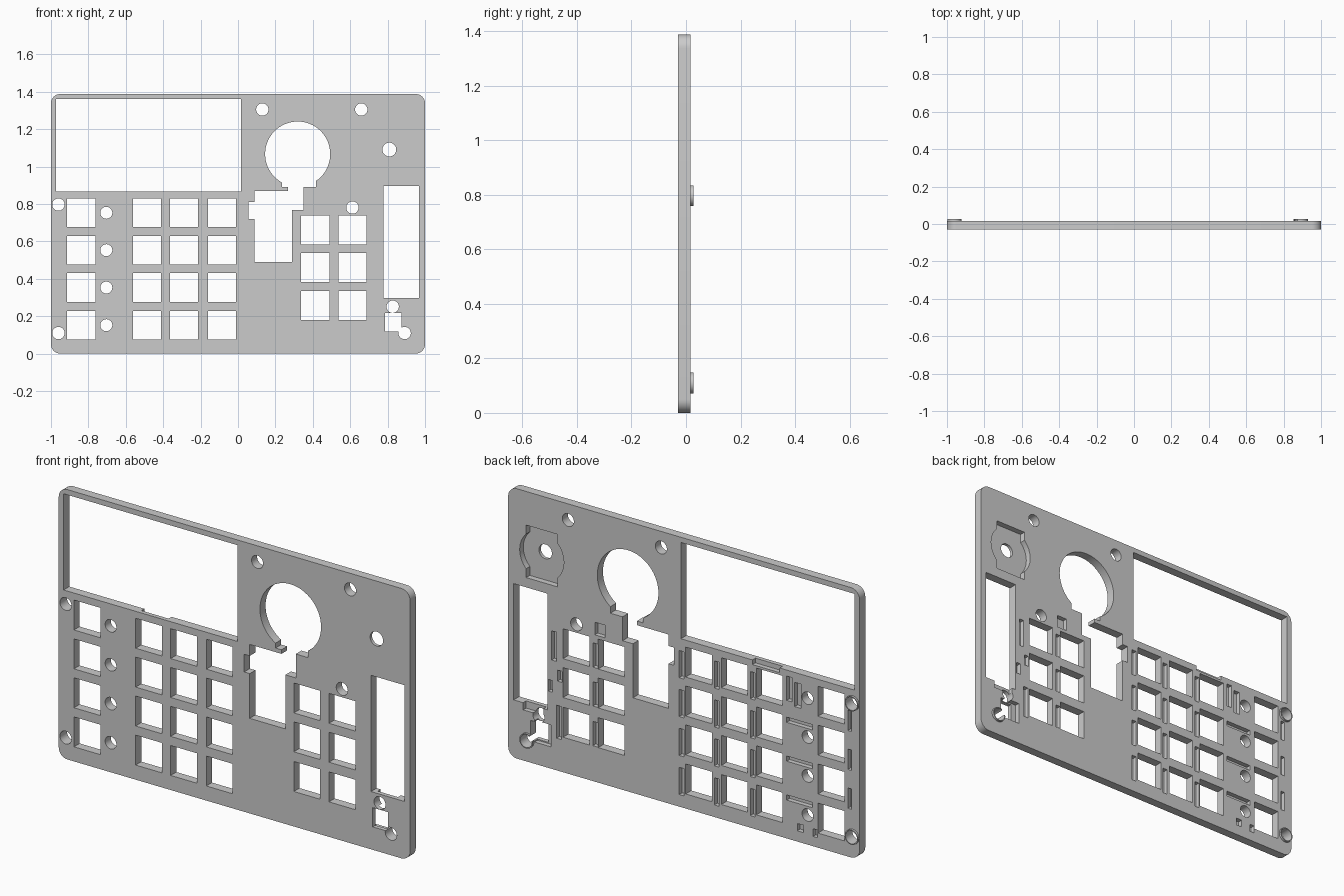
import bpy, bmesh, math

if "Cube" in bpy.data.objects:
    bpy.data.objects.remove(bpy.data.objects["Cube"])

FRONT, BACK, RIM = -0.029, 0.017, 0.028   # plate front, plate back, boss top
HEIGHT = 1.388


def prism(bm, pts, y0, y1):
    """Closed prism from an (x, z) outline, extruded along y."""
    a = [bm.verts.new((x, y0, z)) for x, z in pts]
    b = [bm.verts.new((x, y1, z)) for x, z in pts]
    n = len(pts)
    bm.faces.new(a)
    bm.faces.new(b[::-1])
    for i in range(n):
        j = (i + 1) % n
        bm.faces.new((a[j], a[i], b[i], b[j]))


def box(bm, x0, x1, z0, z1, y0=-0.1, y1=0.1):
    prism(bm, [(x0, z0), (x1, z0), (x1, z1), (x0, z1)], y0, y1)


def arc(cx, cz, r, a0, a1, n):
    return [(cx + r * math.cos(math.radians(a0 + (a1 - a0) * i / n)),
             cz + r * math.sin(math.radians(a0 + (a1 - a0) * i / n))) for i in range(n + 1)]


def disc(bm, x, z, r, y0=-0.1, y1=0.1, n=32):
    prism(bm, arc(x, z, r, 0, 360, n)[:-1], y0, y1)


def finish(bm, name):
    bmesh.ops.recalc_face_normals(bm, faces=bm.faces)
    me = bpy.data.meshes.new(name)
    bm.to_mesh(me)
    bm.free()
    ob = bpy.data.objects.new(name, me)
    bpy.context.collection.objects.link(ob)
    return ob


def combine(target, other, op):
    m = target.modifiers.new(op, 'BOOLEAN')
    m.operation, m.solver, m.use_self, m.object = op, 'EXACT', True, other
    bpy.context.view_layer.objects.active = target
    bpy.ops.object.modifier_apply(modifier=m.name)
    bpy.data.objects.remove(other)


# Plate with rounded corners
bm = bmesh.new()
r = 0.05
outline = []
for cx, cz, a in ((1 - r, HEIGHT - r, 0), (-1 + r, HEIGHT - r, 90), (-1 + r, r, 180), (1 - r, r, 270)):
    outline += arc(cx, cz, r, a, a + 90, 8)
prism(bm, outline, FRONT, BACK)
plate = finish(bm, "face_plate")

# Raised rims around three screw holes on the back
rims = [(-0.96, 0.797), (-0.96, 0.11), (0.891, 0.11)]
bm = bmesh.new()
for x, z in rims:
    disc(bm, x, z, 0.038, -0.005, RIM)
combine(plate, finish(bm, "rims"), 'UNION')

# Shallow pockets in the back
bm = bmesh.new()


def pocket(x0, x1, z0, z1, depth=0.024):
    box(bm, x0, x1, z0, z1, BACK - depth, 0.1)


rows = (0.753, 0.553, 0.353, 0.152)
right_rows = (0.661, 0.461, 0.257)
for z in rows:                                   # slots beside the main keys
    for x in (0.0, -0.20, -0.405):
        pocket(x, x + 0.027, z - 0.09, z + 0.05)
for z in rows[:3]:                               # slots by the left edge
    pocket(-0.955, -0.933, z - 0.105, z - 0.0)
for z in (0.597, 0.397, 0.197):                  # bars above the indicator holes
    pocket(-0.733, -0.585, z, z + 0.027)
pocket(-0.615, -0.585, 0.71, 0.835)
pocket(-0.665, -0.63, 0.69, 0.815)
pocket(-0.68, -0.645, 0.055, 0.093)
pocket(-0.76, -0.735, 0.05, 0.09)
pocket(-0.545, -0.39, 0.842, 0.9)                # notch under the display
for z in right_rows:                             # slots between the right keys
    pocket(0.49, 0.518, z - 0.075, z + 0.05)
pocket(0.725, 0.753, 0.56, 0.71)
pocket(0.747, 0.772, 0.395, 0.455)
pocket(0.695, 0.72, 0.46, 0.517)
pocket(0.697, 0.725, 0.165, 0.335)
pocket(0.45, 0.507, 0.755, 0.82)
pocket(0.80, 0.915, 0.26, 0.31)                  # pockets under the slider
pocket(0.757, 0.85, 0.112, 0.225)
disc(bm, 0.809, 1.08, 0.126, BACK - 0.03, 0.1)   # knob seat
box(bm, 0.72, 0.898, 0.945, 1.215, BACK - 0.03, 0.1)
combine(plate, finish(bm, "pockets"), 'DIFFERENCE')

# Openings through the plate
bm = bmesh.new()
box(bm, -0.972, 0.017, 0.866, 1.361)             # display
for x in (-0.838, -0.487, -0.288, -0.085):       # main keys
    for z in rows:
        box(bm, x - 0.075, x + 0.075, z - 0.077, z + 0.077)
for x in (0.413, 0.613):                         # right keys
    for z in right_rows:
        box(bm, x - 0.075, x + 0.075, z - 0.077, z + 0.077)
for z in rows:                                   # indicator holes
    disc(bm, -0.704, z, 0.032)
for x, z in rims + [(0.827, 0.251), (0.612, 0.781), (0.13, 1.305), (0.659, 1.305)]:
    disc(bm, x, z, 0.033)                        # screw holes
disc(bm, 0.809, 1.091, 0.037)                    # knob shaft
box(bm, 0.777, 0.969, 0.297, 0.895)              # slider
box(bm, 0.787, 0.873, 0.118, 0.217)              # small window
disc(bm, 0.319, 1.067, 0.174, n=64)              # round opening and its stepped neck
box(bm, 0.234, 0.418, 0.89, 1.0)
box(bm, 0.268, 0.349, 0.767, 0.92)
box(bm, 0.087, 0.29, 0.489, 0.869)
box(bm, 0.055, 0.11, 0.719, 0.81)
combine(plate, finish(bm, "openings"), 'DIFFERENCE')

plate.select_set(True)
bpy.context.view_layer.objects.active = plate
bpy.ops.object.shade_smooth_by_angle()
